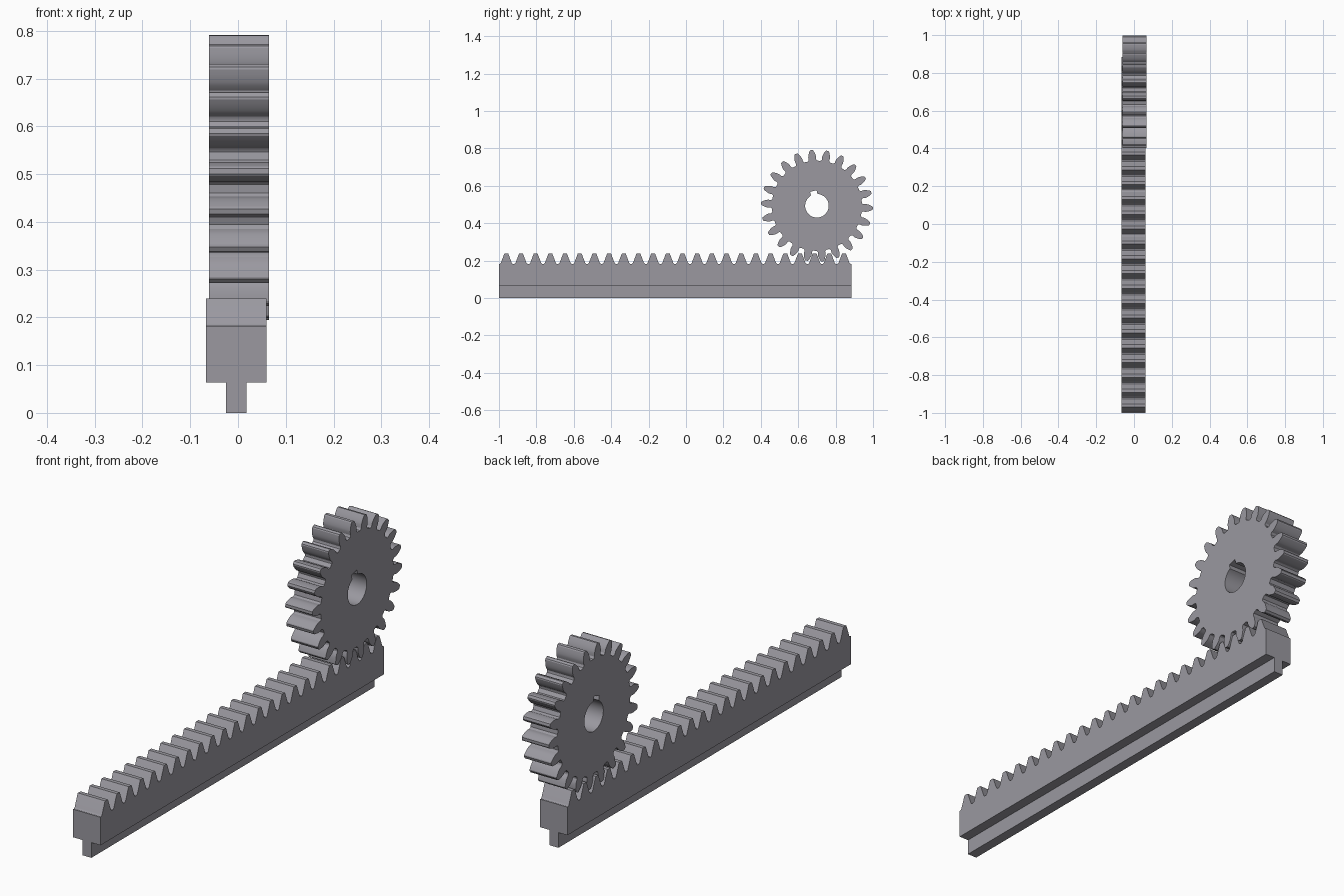
import bpy, bmesh
from math import pi, sin, cos, tan, acos, radians, asin
from mathutils import Matrix

if "Cube" in bpy.data.objects:
    bpy.data.objects.remove(bpy.data.objects["Cube"])

PITCH = 1.884 / 24          # tooth spacing on rack and gear
MODULE = PITCH / pi
PRESSURE = radians(20)
END = 0.884                 # far end of the rack

# Dark grey steel
steel = bpy.data.materials.new("dark_steel")
steel.diffuse_color = (0.325, 0.318, 0.352, 1)
steel.use_nodes = True
steel.node_tree.nodes["Principled BSDF"].inputs["Base Color"].default_value = steel.diffuse_color


def extrude_profile(name, loops, x0, x1):
    """Fill (y, z) loops, inner ones becoming holes, and extrude from x0 to x1."""
    cu = bpy.data.curves.new(name + "_profile", 'CURVE')
    cu.dimensions = '2D'
    cu.fill_mode = 'BOTH'
    cu.extrude = (x1 - x0) / 2
    for pts in loops:
        sp = cu.splines.new('POLY')
        sp.points.add(len(pts) - 1)
        for p, (y, z) in zip(sp.points, pts):
            p.co = (y, z, 0, 1)
        sp.use_cyclic_u = True
    tmp = bpy.data.objects.new(name + "_tmp", cu)
    bpy.context.collection.objects.link(tmp)
    dg = bpy.context.evaluated_depsgraph_get()
    me = bpy.data.meshes.new_from_object(tmp.evaluated_get(dg))
    bpy.data.objects.remove(tmp)
    # local x, y, z become world y, z, x
    me.transform(Matrix(((0, 0, 1, (x0 + x1) / 2), (1, 0, 0, 0),
                         (0, 1, 0, 0), (0, 0, 0, 1))))
    bm = bmesh.new()
    bm.from_mesh(me)
    bmesh.ops.remove_doubles(bm, verts=bm.verts, dist=1e-5)
    bmesh.ops.recalc_face_normals(bm, faces=bm.faces)
    bm.to_mesh(me)
    bm.free()
    me.name = name
    me.materials.clear()
    me.materials.append(steel)
    ob = bpy.data.objects.new(name, me)
    bpy.context.collection.objects.link(ob)
    bpy.ops.object.select_all(action='DESELECT')
    ob.select_set(True)
    bpy.context.view_layer.objects.active = ob
    bpy.ops.object.shade_smooth_by_angle(angle=radians(25))
    return ob


# Rack: straight-sided teeth with small root fillets
TOP, ROOT, LEDGE = 0.239, 0.182, 0.064
tip = PITCH / 4 - MODULE * tan(PRESSURE)
half = [(tip - 0.002, TOP), (tip, TOP - 0.002),
        (tip + (TOP - ROOT - 0.006) * tan(PRESSURE), ROOT + 0.006),
        (0.0325, ROOT + 0.002), (0.0355, ROOT)]
rack = [(-1, LEDGE), (-1, ROOT)]
for k in range(24):
    c = -1 + (k + 0.5) * PITCH
    rack += [(c - d, z) for d, z in reversed(half)] + [(c + d, z) for d, z in half]
rack += [(END, ROOT), (END, LEDGE)]
extrude_profile("rack", [rack], -0.067, 0.060)

# Guide rail under the rack
extrude_profile("rack_guide_rail",
                [[(-1, 0), (-1, LEDGE), (END, LEDGE), (END, 0)]], -0.025, 0.0175)

# Pinion: involute teeth, slightly undercut at the root
N = 22
CY, CZ = 0.70, 0.493
RP, RA, RR = MODULE * N / 2, 0.299, 0.241
RB = RP * cos(PRESSURE)


def inv(a):
    return tan(a) - a


def flank(r):
    return pi / (2 * N) + inv(PRESSURE) - inv(acos(min(1, RB / r))) - 0.004


side = [(RR, 0.106), (RR + 0.003, 0.090), (RR + 0.008, 0.079)]
side += [(r, flank(r)) for r in (RB + 0.004, 0.27, 0.278, 0.287, RA - 0.003)]
side.append((RA, flank(RA) - 0.008))

# one tooth sits in the rack gap nearest below the centre
gap_y = -1 + 22 * PITCH
first = -pi / 2 + (gap_y - CY) / RP


def polar(r, a):
    return (CY + r * cos(a), CZ + r * sin(a))


gear = []
for k in range(N):
    a = first + k * 2 * pi / N
    gear += [polar(r, a - d) for r, d in side]
    gear += [polar(r, a + d) for r, d in reversed(side)]

# Bore with a keyway, lined up with a tooth gap
BORE, KEY_W, KEY_H = 0.063, 0.018, 0.081
up = first + pi + pi / N
k0 = asin(KEY_W / BORE)
bore = [polar(BORE, up + k0 + (2 * pi - 2 * k0) * i / 48) for i in range(49)]
for s in (-KEY_W, KEY_W):
    bore.append((CY + KEY_H * cos(up) - s * sin(up), CZ + KEY_H * sin(up) + s * cos(up)))
extrude_profile("pinion_gear", [gear, bore], -0.061, 0.065)
